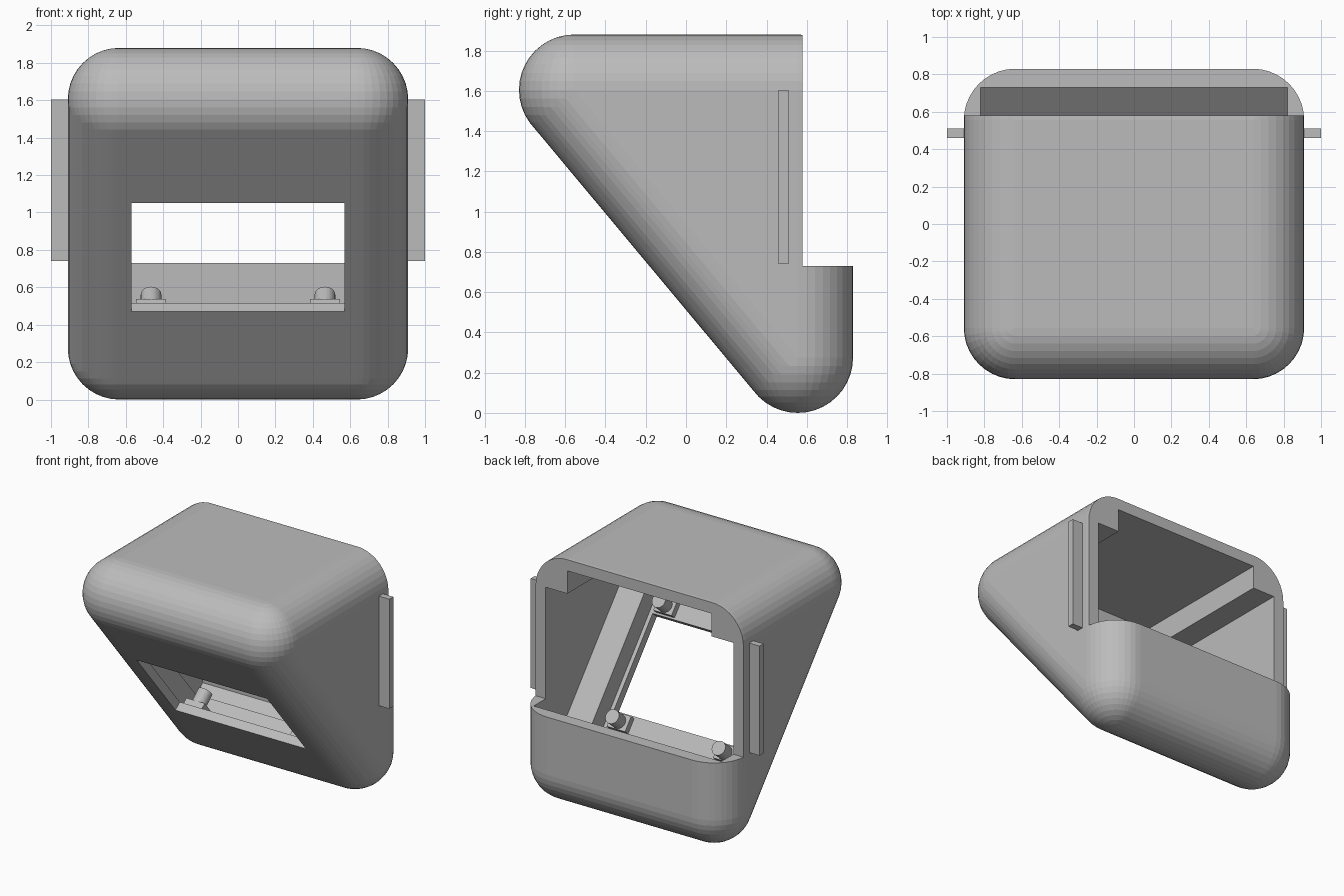
import bpy, bmesh, math
from mathutils import Vector, Matrix

if "Cube" in bpy.data.objects:
    bpy.data.objects.remove(bpy.data.objects["Cube"])

R = 0.275                                  # corner radius of the shell
CX, CY, ZB, ZT = 0.635, 0.555, 0.275, 1.605  # corner centres

grey = bpy.data.materials.new("light grey plastic")
grey.diffuse_color = (0.5, 0.5, 0.5, 1)
grey.use_nodes = True
grey.node_tree.nodes["Principled BSDF"].inputs["Base Color"].default_value = grey.diffuse_color

# Slope frame: s runs up the sloped face, t runs inward from it
up = Vector((-2 * CY, ZT - ZB)).normalized()
inward = Vector((up.y, -up.x))
base = Vector((CY, ZB)) - inward * R


def st(s, t):
    """(y, z) of a point in the slope frame."""
    return base + up * s + inward * t


def slope_at_z(z, t):
    return st((z - base.y - inward.y * t) / up.y, t)


def make(name, bm):
    bmesh.ops.recalc_face_normals(bm, faces=bm.faces)
    me = bpy.data.meshes.new(name)
    bm.to_mesh(me)
    bm.free()
    ob = bpy.data.objects.new(name, me)
    bpy.context.collection.objects.link(ob)
    me.materials.append(grey)
    return ob


def prism(name, profile, x0, x1):
    """Side profile (y, z) extruded across x."""
    bm = bmesh.new()
    face = bm.faces.new([bm.verts.new((x0, p[0], p[1])) for p in profile])
    ext = bmesh.ops.extrude_face_region(bm, geom=[face])
    verts = [g for g in ext["geom"] if isinstance(g, bmesh.types.BMVert)]
    bmesh.ops.translate(bm, verts=verts, vec=(x1 - x0, 0, 0))
    return make(name, bm)


def slope_box(name, s0, s1, t0, t1, x0, x1):
    return prism(name, [st(s0, t0), st(s1, t0), st(s1, t1), st(s0, t1)], x0, x1)


def cut(ob, cutter):
    mod = ob.modifiers.new("cut", "BOOLEAN")
    mod.operation, mod.solver, mod.object = "DIFFERENCE", "EXACT", cutter
    bpy.context.view_layer.objects.active = ob
    bpy.ops.object.modifier_apply(modifier=mod.name)
    bpy.data.objects.remove(cutter)


# Rounded wedge shell: hull around a ball at each corner
bm = bmesh.new()
for x in (-CX, CX):
    for y, z in ((-CY, ZT), (CY, ZT), (CY, ZB)):
        bmesh.ops.create_uvsphere(bm, u_segments=40, v_segments=20, radius=R,
                                  matrix=Matrix.Translation((x, y, z)))
hull = bmesh.ops.convex_hull(bm, input=bm.verts)
junk = {g for g in hull["geom_interior"] + hull["geom_unused"]
        if isinstance(g, bmesh.types.BMVert)}
bmesh.ops.delete(bm, geom=list(junk), context="VERTS")
bmesh.ops.dissolve_limit(bm, angle_limit=0.003, verts=bm.verts, edges=bm.edges)
shell = make("shell", bm)

# Open back above the lower lip
cut(shell, prism("back_cut", [(0.58, 0.73), (1.2, 0.73), (1.2, 2.2), (0.58, 2.2)], -1.2, 1.2))

# Wide cavity, then a narrower one under the roof that leaves corner blocks
T = 0.23
s_floor = -0.05
t_back = (0.73 - base.x - up.x * s_floor) / inward.x
cut(shell, prism("cavity", [st(s_floor, T), st(s_floor, t_back), (0.73, 1.61),
                            slope_at_z(1.61, T)], -0.82, 0.82))
s_front = (-0.6 - base.x - inward.x * T) / up.x
cut(shell, prism("roof_cavity", [slope_at_z(1.4, T), (0.7, 1.4), (0.7, 1.79),
                                 (-0.6, 1.79), st(s_front, T)], -0.63, 0.63))

# Panel recess and window through the sloped face
cut(shell, slope_box("panel_recess", 0.30, 1.42, 0.07, 0.30, -0.60, 0.60))
cut(shell, slope_box("window_cut", 0.485, 1.241, -0.1, 0.2, -0.57, 0.57))

# Mounting pegs with small feet at the four window corners
axis = Vector((0, inward.x, inward.y))
turn = axis.to_track_quat("Z", "Y").to_matrix().to_4x4()
for side, x in (("left", -0.465), ("right", 0.465)):
    for level, s in (("lower", 0.41), ("upper", 1.316)):
        mid = st(s, 0.145)
        bm = bmesh.new()
        bmesh.ops.create_cone(bm, cap_ends=True, segments=32, radius1=0.055,
                              radius2=0.055, depth=0.17,
                              matrix=Matrix.Translation((x, mid.x, mid.y)) @ turn)
        make(f"{level}_{side}_peg", bm)
        slope_box(f"{level}_{side}_peg_foot", s - 0.06, s + 0.06, 0.06, 0.12,
                  x - 0.08, x + 0.08)

# Side rails
for side, sx in (("left", -1), ("right", 1)):
    prism(f"{side}_rail", [(0.46, 0.74), (0.51, 0.74), (0.51, 1.605), (0.46, 1.605)],
          sx * 0.89, sx * 1.0)
